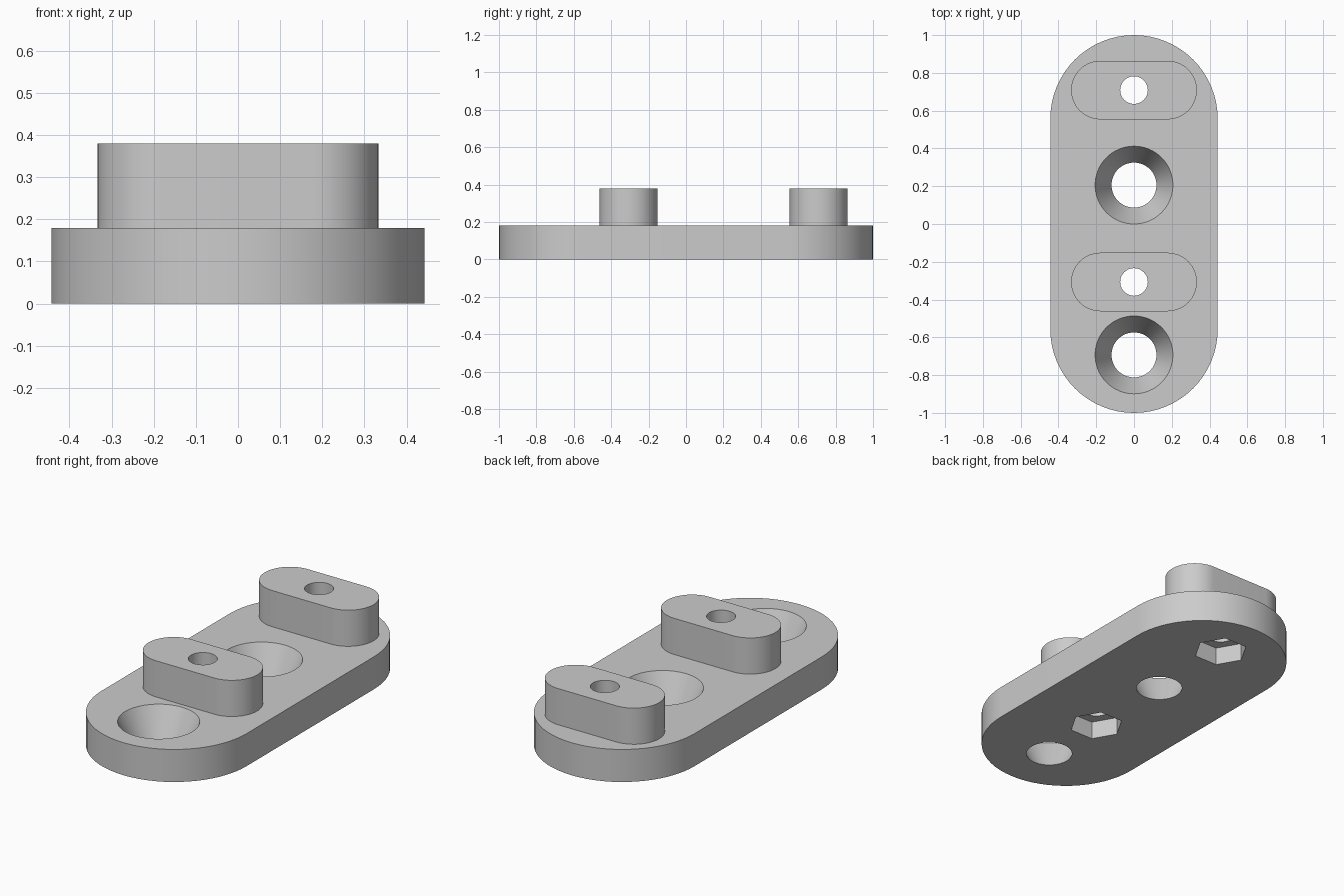
import bpy, bmesh, math

if "Cube" in bpy.data.objects:
    bpy.data.objects.remove(bpy.data.objects["Cube"])

grey = bpy.data.materials.new("light_grey")
grey.diffuse_color = (0.6, 0.6, 0.6, 1)
grey.use_nodes = True
grey.node_tree.nodes["Principled BSDF"].inputs["Base Color"].default_value = grey.diffuse_color


def loft(name, rings):
    """Closed solid through matching rings of points, bottom to top."""
    bm = bmesh.new()
    loops = [[bm.verts.new(p) for p in ring] for ring in rings]
    n = len(loops[0])
    for a, b in zip(loops, loops[1:]):
        for i in range(n):
            j = (i + 1) % n
            bm.faces.new((a[i], a[j], b[j], b[i]))
    bm.faces.new(loops[0][::-1])
    bm.faces.new(loops[-1])
    bmesh.ops.recalc_face_normals(bm, faces=bm.faces)
    me = bpy.data.meshes.new(name)
    bm.to_mesh(me)
    bm.free()
    me.materials.append(grey)
    ob = bpy.data.objects.new(name, me)
    bpy.context.collection.objects.link(ob)
    return ob


def circle(r, y, z, n):
    return [(r * math.cos(2 * math.pi * i / n),
             y + r * math.sin(2 * math.pi * i / n), z) for i in range(n)]


def slot(half_len, r, y, z, along_y=False, n=32):
    """Stadium outline with rounded ends."""
    pts = []
    for side in (0, 1):
        for i in range(n + 1):
            a = math.pi * (side + i / n) - math.pi / 2
            u = (half_len - r) * (1 - 2 * side) + r * math.cos(a)
            v = r * math.sin(a)
            pts.append((-v, y + u, z) if along_y else (u, y + v, z))
    return pts


def combine(target, tool, op):
    mod = target.modifiers.new(op.lower(), 'BOOLEAN')
    mod.operation, mod.solver, mod.object = op, 'EXACT', tool
    bpy.context.view_layer.objects.active = target
    bpy.ops.object.modifier_apply(modifier=mod.name)
    bpy.data.objects.remove(tool)


# Base plate with rounded ends
plate = loft("mounting_plate", [slot(1.0, 0.443, 0, z, True) for z in (0, 0.18)])

# Raised bosses, each with a bolt hole and a hexagonal nut pocket underneath
for y in (0.709, -0.307):
    combine(plate, loft("boss", [slot(0.333, 0.155, y, z) for z in (0.13, 0.38)]), 'UNION')
    combine(plate, loft("bolt_hole", [circle(0.073, y, z, 48) for z in (-0.1, 0.5)]), 'DIFFERENCE')
    combine(plate, loft("nut_pocket", [circle(0.14, y, z, 6) for z in (-0.1, 0.1)]), 'DIFFERENCE')

# Countersunk screw holes, tapering through the plate
for y in (0.206, -0.693):
    slope = (0.206 - 0.119) / 0.18
    combine(plate, loft("screw_hole", [circle(0.119 + slope * z, y, z, 64)
                                       for z in (-0.02, 0.20)]), 'DIFFERENCE')

# Smooth the curved walls, keep edges crisp
bpy.ops.object.select_all(action='DESELECT')
plate.select_set(True)
bpy.context.view_layer.objects.active = plate
bpy.ops.object.shade_smooth_by_angle(angle=math.radians(30))
